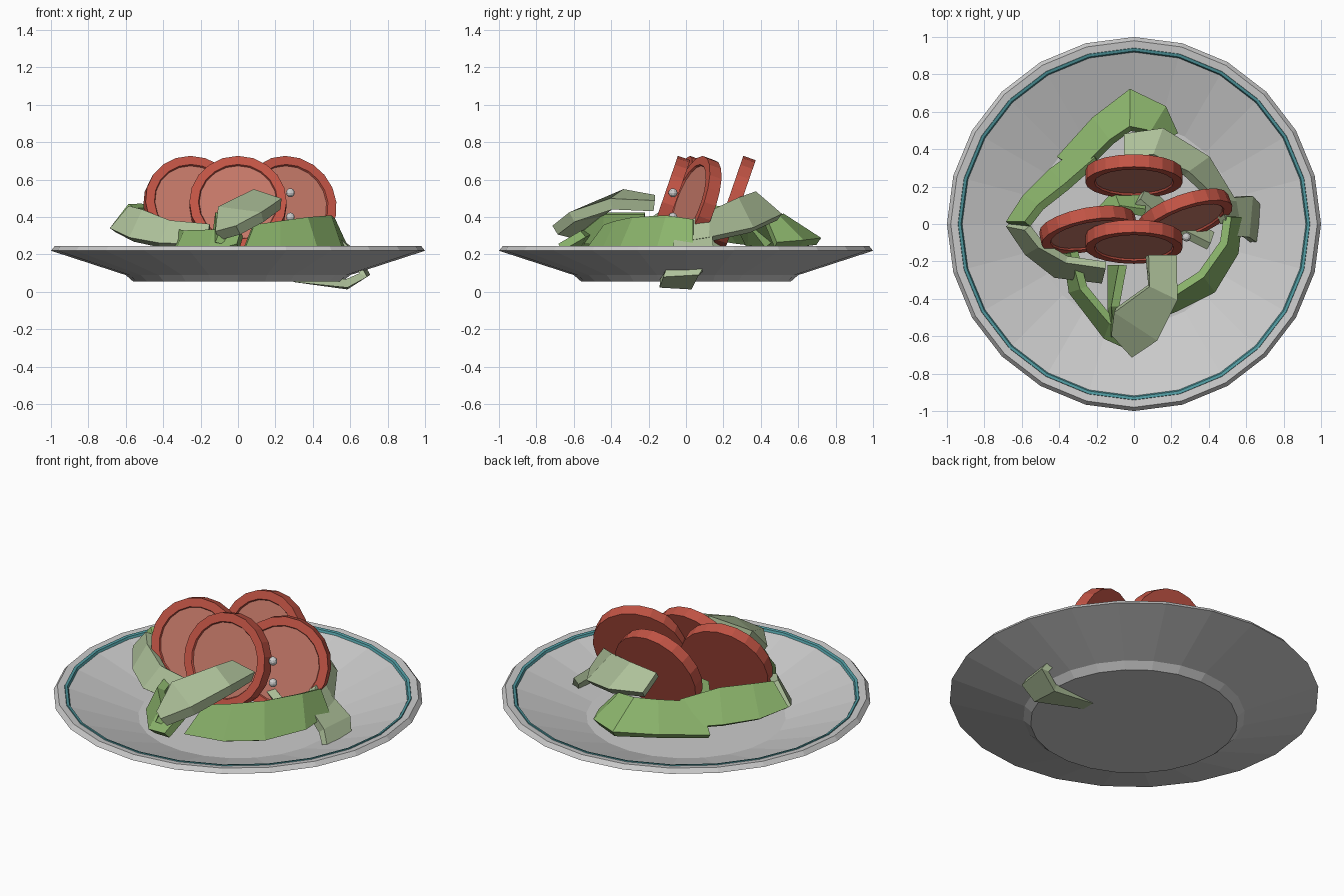
import bpy, bmesh, math
from mathutils import Matrix, Vector


def material(name, rgb):
    m = bpy.data.materials.new(name)
    m.diffuse_color = (*rgb, 1)
    return m


RED = material("tomato_skin", (0.55, 0.09, 0.06))
FLESH = material("tomato_flesh", (0.56, 0.19, 0.14))
GREEN = material("lettuce_green", (0.26, 0.46, 0.15))
PALE = material("lettuce_pale", (0.42, 0.53, 0.32))
TEAL = material("teal_glaze", (0.08, 0.32, 0.35))


def finish(name, bm, mats=()):
    bmesh.ops.recalc_face_normals(bm, faces=bm.faces[:])
    me = bpy.data.meshes.new(name)
    bm.to_mesh(me)
    bm.free()
    for m in mats:
        me.materials.append(m)
    ob = bpy.data.objects.new(name, me)
    bpy.context.collection.objects.link(ob)
    return ob


def lathe(name, profile, sides, mats=(), closed=False, slots=None, matrix=None):
    """Turn (radius, z) points about z; radius 0 ends in a flat cap."""
    bm = bmesh.new()
    rings = []
    for r, z in profile:
        rings.append([bm.verts.new((r * math.sin(2 * math.pi * i / sides),
                                    r * math.cos(2 * math.pi * i / sides), z))
                      for i in range(sides)])
    n = len(rings)
    for k in range(n if closed else n - 1):
        a, b = rings[k], rings[(k + 1) % n]
        for i in range(sides):
            j = (i + 1) % sides
            f = bm.faces.new((a[i], a[j], b[j], b[i]))
            f.material_index = slots[k] if slots else 0
    if not closed:
        bm.faces.new(rings[0])
        f = bm.faces.new(rings[-1])
        f.material_index = slots[-1] if slots else 0
    if matrix:
        bm.transform(matrix)
    return finish(name, bm, mats)


def leaf(name, mat, low, high, thick=0.045):
    """Thick faceted ribbon between a lower/outer edge and an upper/inner edge."""
    bm = bmesh.new()
    rows = []
    for p, q in zip(low, high):
        p, q = Vector(p), Vector(q)
        rows.append([bm.verts.new(p), bm.verts.new(q)])
    for a, b in zip(rows, rows[1:]):
        bm.faces.new((a[0], a[1], b[1], b[0]))
    ob = finish(name, bm, [mat])
    s = ob.modifiers.new("thickness", "SOLIDIFY")
    s.thickness = thick
    s.offset = 0
    return ob


# Plate and its glazed line
lathe("plate", [(0.56, 0.055), (0.60, 0.09), (1.0, 0.22), (0.98, 0.245),
                (0.94, 0.24), (0.92, 0.23), (0.54, 0.10)], 24)
lathe("plate_glaze_line", [(0.943, 0.235), (0.94, 0.246), (0.925, 0.242),
                           (0.915, 0.222)], 24, [TEAL], closed=True)

# Tomato slices: leaning back, recessed flesh on the front face
slice_profile = [(0.26, -0.035), (0.26, 0.035), (0.212, 0.035), (0.207, 0.025)]
for name, loc, turn in (("tomato_back", (0, 0.255, 0.47), 0),
                        ("tomato_left", (-0.245, -0.03, 0.47), 11),
                        ("tomato_front", (0, -0.095, 0.47), 0),
                        ("tomato_right", (0.27, 0.04, 0.47), 20)):
    m = (Matrix.Translation(loc) @ Matrix.Rotation(math.radians(turn), 4, 'Z')
         @ Matrix.Rotation(math.radians(71), 4, 'X'))
    lathe(name, slice_profile, 20, [RED, FLESH], slots=[0, 0, 0, 1], matrix=m)

# Peppercorns on the right slice
for i, z in enumerate((0.53, 0.40)):
    bm = bmesh.new()
    bmesh.ops.create_uvsphere(bm, u_segments=10, v_segments=6, radius=0.024,
                              matrix=Matrix.Translation((0.28, -0.07, z)))
    finish(f"peppercorn_{i + 1}", bm)

# Lettuce ring, leaf by leaf
leaf("lettuce_front_top", PALE,
     [(0.0, -0.70, 0.33), (0.13, -0.61, 0.40), (0.23, -0.4, 0.47), (0.22, -0.17, 0.46)],
     [(-0.11, -0.58, 0.30), (-0.1, -0.46, 0.43), (0.08, -0.33, 0.52), (0.07, -0.17, 0.49)], 0.06)
leaf("lettuce_front_side", GREEN,
     [(-0.10, -0.60, 0.26), (-0.12, -0.45, 0.26), (-0.12, -0.22, 0.25)],
     [(-0.08, -0.58, 0.31), (-0.10, -0.44, 0.42), (-0.06, -0.22, 0.42)])
leaf("lettuce_front_left", GREEN,
     [(-0.36, -0.15, 0.18), (-0.33, -0.36, 0.18), (-0.15, -0.60, 0.2), (0.0, -0.67, 0.24)],
     [(-0.32, -0.15, 0.33), (-0.27, -0.34, 0.32), (-0.12, -0.52, 0.32), (0.02, -0.55, 0.31)])
leaf("lettuce_front_right", GREEN,
     [(0.02, -0.53, 0.20), (0.22, -0.45, 0.18), (0.42, -0.35, 0.2), (0.54, -0.15, 0.22), (0.56, 0.04, 0.25)],
     [(0.08, -0.42, 0.35), (0.22, -0.36, 0.37), (0.36, -0.27, 0.39), (0.48, -0.1, 0.40), (0.5, 0.04, 0.38)])
leaf("lettuce_back_right", PALE,
     [(0.55, 0.0, 0.26), (0.53, 0.12, 0.28), (0.39, 0.35, 0.33), (0.15, 0.50, 0.40), (-0.05, 0.47, 0.42)],
     [(0.48, 0.0, 0.36), (0.44, 0.12, 0.42), (0.28, 0.27, 0.49), (0.1, 0.36, 0.52), (-0.05, 0.34, 0.49)])
leaf("lettuce_back", GREEN,
     [(0.22, 0.48, 0.25), (0.16, 0.62, 0.26), (-0.02, 0.71, 0.27), (-0.21, 0.56, 0.25), (-0.40, 0.35, 0.22)],
     [(0.12, 0.43, 0.37), (0.08, 0.49, 0.39), (-0.02, 0.51, 0.40), (-0.12, 0.44, 0.39), (-0.28, 0.28, 0.36)])
leaf("lettuce_back_left", GREEN,
     [(-0.22, 0.44, 0.25), (-0.44, 0.28, 0.27), (-0.58, 0.14, 0.29), (-0.67, 0.0, 0.33)],
     [(-0.2, 0.34, 0.38), (-0.36, 0.20, 0.44), (-0.5, 0.09, 0.46), (-0.57, 0.0, 0.46)])
leaf("lettuce_left", PALE,
     [(-0.67, 0.0, 0.33), (-0.57, -0.15, 0.28), (-0.42, -0.27, 0.25), (-0.17, -0.30, 0.24)],
     [(-0.57, -0.02, 0.45), (-0.5, -0.11, 0.43), (-0.36, -0.19, 0.37), (-0.15, -0.22, 0.35)])
# Leaf that curls down through the plate on the right
leaf("lettuce_right_curl", PALE,
     [(0.5, -0.06, 0.30), (0.60, -0.07, 0.20), (0.67, -0.12, 0.09), (0.58, -0.14, 0.045), (0.3, -0.07, 0.075)],
     [(0.5, 0.14, 0.30), (0.62, 0.15, 0.20), (0.685, 0.07, 0.09), (0.58, 0.03, 0.035), (0.3, 0.01, 0.075)])
# Inner leaves between the slices
leaf("lettuce_inner_left", GREEN,
     [(-0.20, 0.05, 0.22), (-0.10, 0.16, 0.22), (0.06, 0.16, 0.24)],
     [(-0.16, 0.02, 0.36), (-0.07, 0.08, 0.41), (0.06, 0.06, 0.40)])
leaf("lettuce_inner_right", PALE,
     [(0.06, 0.20, 0.24), (0.2, 0.06, 0.22), (0.42, -0.06, 0.22)],
     [(0.02, 0.12, 0.38), (0.16, 0.0, 0.36), (0.4, -0.12, 0.30)])
